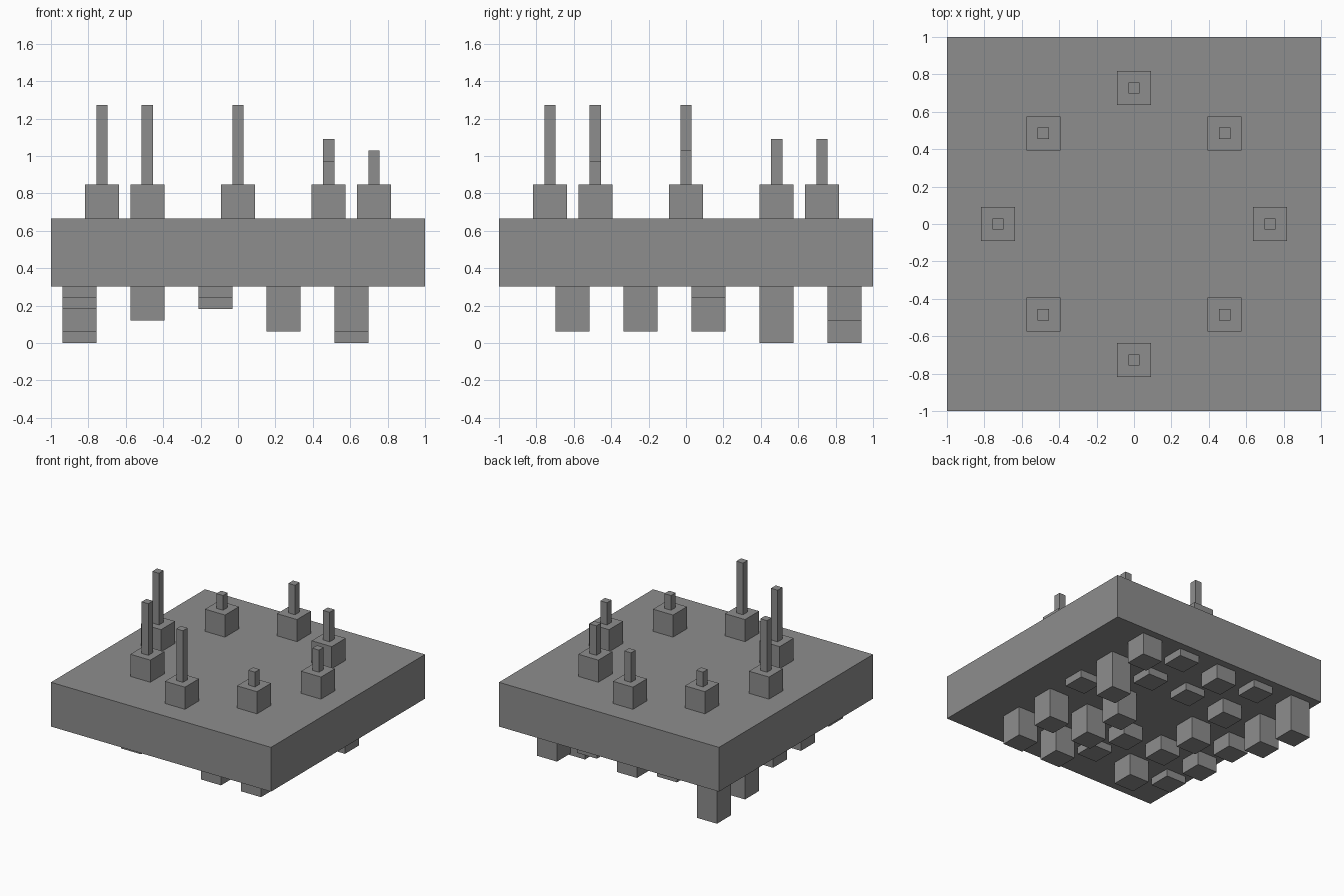
import bpy

cube = bpy.data.objects.get("Cube")
if cube:
    bpy.data.objects.remove(cube, do_unlink=True)

U = 2 / 33            # modelling unit: the slab is 33 units wide
SLAB_BOTTOM, SLAB_TOP = 5, 11
BLOCK = 3             # width of pedestals and hanging blocks

grey = bpy.data.materials.new("stone grey")
grey.use_nodes = True
colour = (0.27, 0.27, 0.27, 1)
grey.diffuse_color = colour
grey.node_tree.nodes["Principled BSDF"].inputs["Base Color"].default_value = colour


def box(name, x, y, z0, z1, width):
    """Square box centred on x, y between two heights, all in units."""
    bpy.ops.mesh.primitive_cube_add(size=1, location=(x * U, y * U, (z0 + z1) / 2 * U))
    obj = bpy.context.object
    obj.name = name
    obj.scale = (width * U, width * U, (z1 - z0) * U)
    bpy.ops.object.transform_apply(location=False, rotation=False, scale=True)
    obj.data.materials.append(grey)


# Main slab
box("slab", 0, 0, SLAB_BOTTOM, SLAB_TOP, 33)

# Ring of pedestals, each with a rod of its own height
rods = {(12, 0): 3, (8, 8): 4, (0, 12): 4, (-8, 8): 2,
        (-12, 0): 7, (-8, -8): 7, (0, -12): 7, (8, -8): 2}
for i, ((x, y), height) in enumerate(rods.items(), 1):
    top = SLAB_TOP + BLOCK
    box(f"pedestal_{i}", x, y, SLAB_TOP, top, BLOCK)
    box(f"rod_{i}", x, y, top, top + height, 1)

# Hanging blocks under the slab: one string per column, front to back
drops = ["12245", "32321", "12012", "44411", "44153"]
for col, depths in enumerate(drops):
    for row, depth in enumerate(map(int, depths)):
        if depth:
            box(f"hanging_block_{col}_{row}", -14 + 6 * col, -10 + 6 * row,
                SLAB_BOTTOM - depth, SLAB_BOTTOM, BLOCK)
